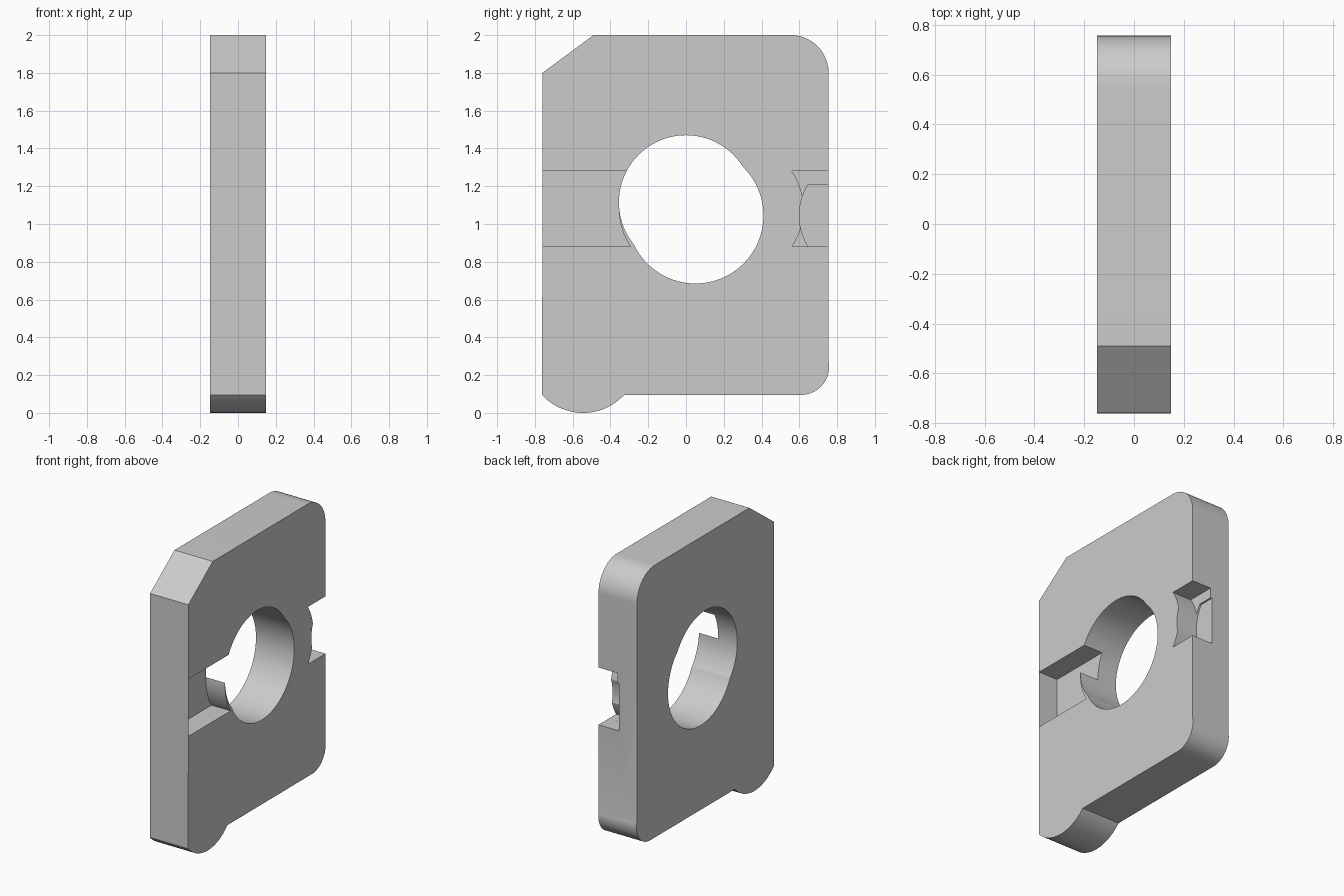
import bpy, bmesh
from math import sin, cos, radians

if "Cube" in bpy.data.objects:
    bpy.data.objects.remove(bpy.data.objects["Cube"])

HALF = 0.148  # half the plate thickness


def arc(cy, cz, r, a0, a1, n=24):
    angles = [radians(a0 + (a1 - a0) * i / n) for i in range(n + 1)]
    return [(cy + r * cos(a), cz + r * sin(a)) for a in angles]


def prism(name, outline, x0, x1):
    """Extrude a (y, z) outline along x."""
    bm = bmesh.new()
    face = bm.faces.new([bm.verts.new((x0, y, z)) for y, z in outline])
    ext = bmesh.ops.extrude_face_region(bm, geom=[face])
    verts = [v for v in ext["geom"] if isinstance(v, bmesh.types.BMVert)]
    bmesh.ops.translate(bm, verts=verts, vec=(x1 - x0, 0, 0))
    bmesh.ops.recalc_face_normals(bm, faces=bm.faces)
    mesh = bpy.data.meshes.new(name)
    bm.to_mesh(mesh)
    bm.free()
    obj = bpy.data.objects.new(name, mesh)
    bpy.context.collection.objects.link(obj)
    return obj


def cut(target, name, outline, x0, x1):
    cutter = prism(name, outline, x0, x1)
    mod = target.modifiers.new(name, "BOOLEAN")
    mod.operation, mod.solver, mod.object = "DIFFERENCE", "EXACT", cutter
    bpy.context.view_layer.objects.active = target
    bpy.ops.object.modifier_apply(modifier=name)
    bpy.data.objects.remove(cutter)


# Plate: bottom lobe, two rounded corners and one chamfered corner
outline = (arc(-0.545, 0.296, 0.296, 223, 317)
           + arc(0.608, 0.245, 0.15, 270, 372)
           + arc(0.555, 1.8, 0.2, 0, 90)
           + [(-0.49, 2.0), (-0.76, 1.8)])
plate = prism("latch_plate", outline, -HALF, HALF)

# Through hole made of two overlapping bores
cut(plate, "upper_bore", arc(0, 1.115, 0.355, 0, 356.25, 95), -0.3, 0.3)
cut(plate, "lower_bore", arc(0.05, 1.045, 0.36, 0, 356.25, 95), -0.3, 0.3)

# Half-depth slot behind a thin outer wall, ending in a sliver beside the hole
cut(plate, "side_slot", [(-0.758, 1.28), (-0.758, 0.88)]
    + arc(0, 1.08, 0.355, 214.3, 145.7), 0, 0.3)

# Half-depth edge notch with a bulging inner wall, and its curved relief
cut(plate, "edge_notch", [(0.9, 0.88), (0.9, 1.28)]
    + arc(0.267, 1.08, 0.355, 34.3, -34.3), 0, 0.3)
cut(plate, "notch_relief", [(0.9, 0.88), (0.9, 1.21)]
    + arc(0.91, 1.045, 0.31, 147.8, 212.2), -0.012, 0.31)

# Smooth shading on the curved walls only
bpy.ops.object.select_all(action="DESELECT")
plate.select_set(True)
bpy.context.view_layer.objects.active = plate
bpy.ops.object.shade_smooth_by_angle(angle=radians(20))
